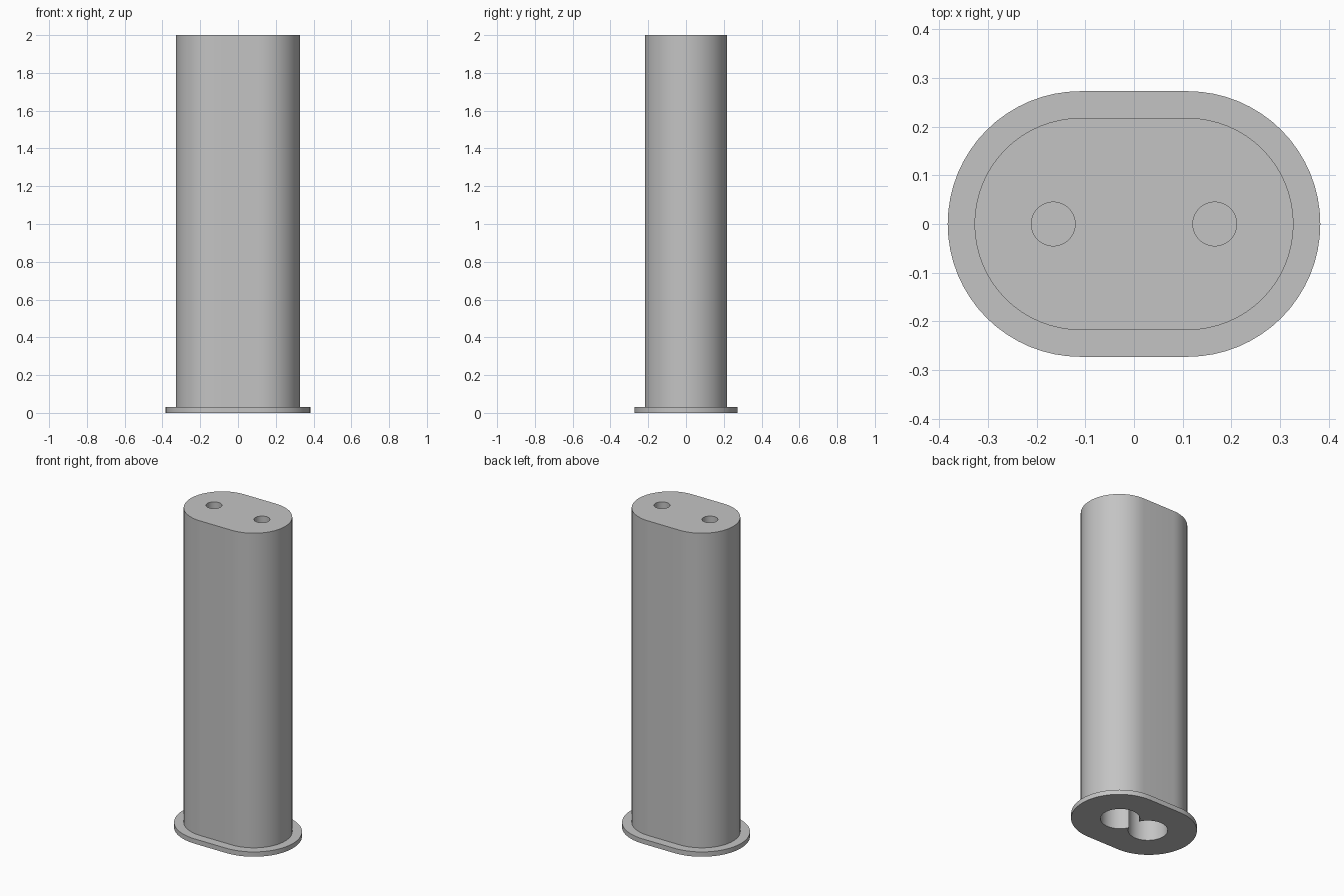
import bpy
import bmesh
from math import pi, cos, sin

cube = bpy.data.objects.get("Cube")
if cube:
    bpy.data.objects.remove(cube, do_unlink=True)

grey = bpy.data.materials.new("plain grey")
grey.use_nodes = True
COLOUR = (0.55, 0.55, 0.55, 1)
grey.diffuse_color = COLOUR
grey.node_tree.nodes["Principled BSDF"].inputs["Base Color"].default_value = COLOUR

STEPS = 32        # segments per half circle
HALF_SPAN = 0.11  # arc centres of the rounded outline


def prism(name, radius, z0, z1, half_span=0.0, x=0.0):
    """Upright prism with a round or stadium outline."""
    bm = bmesh.new()
    ring = []
    for side in (1, -1):
        # a full circle shares the end points of its two halves
        count = STEPS + 1 if half_span else STEPS
        for i in range(count):
            a = pi * i / STEPS - pi / 2
            ring.append(bm.verts.new((x + side * (half_span + radius * cos(a)),
                                      side * radius * sin(a), z0)))
    base = bm.faces.new(ring)
    top = bmesh.ops.extrude_face_region(bm, geom=[base])["geom"]
    verts = [v for v in top if isinstance(v, bmesh.types.BMVert)]
    bmesh.ops.translate(bm, verts=verts, vec=(0, 0, z1 - z0))
    bmesh.ops.recalc_face_normals(bm, faces=bm.faces[:])
    mesh = bpy.data.meshes.new(name)
    bm.to_mesh(mesh)
    bm.free()
    mesh.materials.append(grey)
    obj = bpy.data.objects.new(name, mesh)
    bpy.context.collection.objects.link(obj)
    return obj


def finish(obj, cutters):
    """Cut the holes, then shade smooth with sharp rims."""
    bpy.ops.object.select_all(action="DESELECT")
    obj.select_set(True)
    bpy.context.view_layer.objects.active = obj
    for cutter in cutters:
        mod = obj.modifiers.new("hole", "BOOLEAN")
        mod.operation = "DIFFERENCE"
        mod.solver = "EXACT"
        mod.object = cutter
        bpy.ops.object.modifier_apply(modifier=mod.name)
    bpy.ops.object.shade_smooth_by_angle(angle=pi / 6)


# Main column and the flange it stands on
column = prism("column", 0.218, 0.03, 2.0, HALF_SPAN)
flange = prism("base_flange", 0.273, 0.0, 0.03, HALF_SPAN)

# Wide overlapping bores from below, small blind holes on top
bores = [prism("bore_cutter", 0.112, -0.1, 1.7, x=s * 0.103) for s in (1, -1)]
pins = [prism("pin_hole_cutter", 0.045, 1.88, 2.1, x=s * 0.166) for s in (1, -1)]

finish(column, bores + pins)
finish(flange, bores)

for cutter in bores + pins:
    bpy.data.objects.remove(cutter, do_unlink=True)
